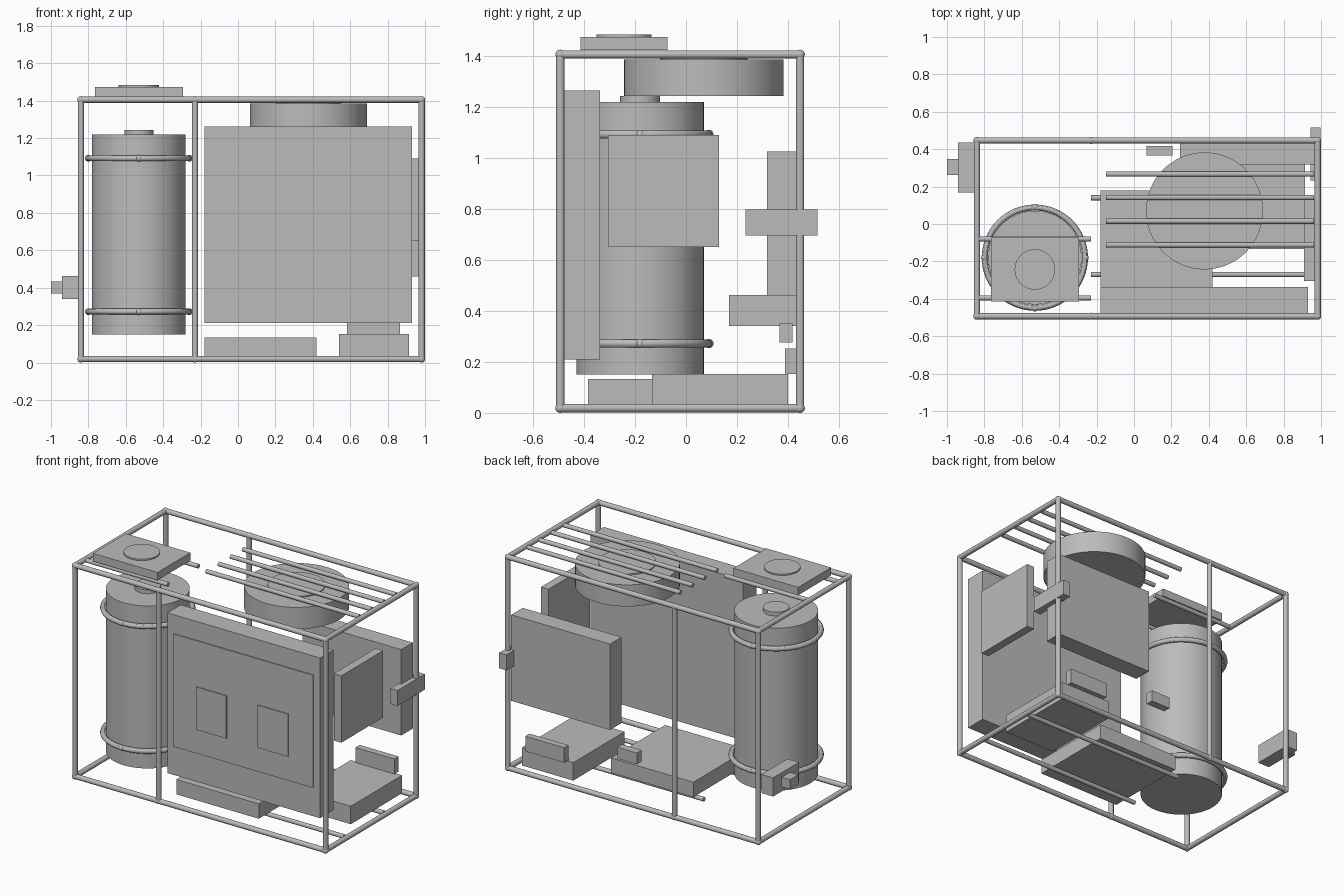
import bpy
from mathutils import Vector

cube = bpy.data.objects.get("Cube")
if cube:
    bpy.data.objects.remove(cube, do_unlink=True)

GRAY = (0.5, 0.5, 0.5, 1.0)
mat = bpy.data.materials.new("plain_gray")
mat.use_nodes = True
mat.diffuse_color = GRAY
mat.node_tree.nodes["Principled BSDF"].inputs["Base Color"].default_value = GRAY


def finish(name, smooth=False):
    ob = bpy.context.object
    ob.name = name
    ob.data.materials.append(mat)
    if smooth:
        bpy.ops.object.shade_smooth_by_angle()
    return ob


def box(name, x, y, z):
    """Box spanning the (low, high) range on each axis."""
    low, high = Vector((x[0], y[0], z[0])), Vector((x[1], y[1], z[1]))
    bpy.ops.mesh.primitive_cube_add(size=1, location=(low + high) / 2)
    ob = finish(name)
    ob.scale = high - low
    return ob


def drum(name, center, radius, z, sides=64):
    """Upright cylinder between two heights."""
    bpy.ops.mesh.primitive_cylinder_add(
        vertices=sides, radius=radius, depth=z[1] - z[0],
        location=(center[0], center[1], (z[0] + z[1]) / 2))
    return finish(name, True)


def rod(name, a, b, radius):
    """Round bar between two points."""
    a, b = Vector(a), Vector(b)
    bpy.ops.mesh.primitive_cylinder_add(
        vertices=20, radius=radius, depth=(b - a).length, location=(a + b) / 2,
        rotation=(b - a).to_track_quat("Z", "Y").to_euler())
    return finish(name, True)


def ball(name, center, radius):
    bpy.ops.mesh.primitive_uv_sphere_add(segments=16, ring_count=10, radius=radius, location=center)
    return finish(name, True)


# Outer tube frame with ball joints
X0, XM, X1 = -0.84, -0.23, 0.982
Y0, Y1 = -0.493, 0.447
Z0, Z1 = 0.019, 1.405
TUBE, JOINT = 0.0165, 0.019
for z in (Z0, Z1):
    for y in (Y0, Y1):
        rod("long_rail", (X0, y, z), (X1, y, z), TUBE)
        for x in (X0, XM, X1):
            ball("frame_joint", (x, y, z), JOINT)
    for x in (X0, X1):
        rod("cross_rail", (x, Y0, z), (x, Y1, z), TUBE)
for x in (X0, XM, X1):
    for y in (Y0, Y1):
        rod("post", (x, y, Z0), (x, y, Z1), TUBE)

# Support bars
BAR = 0.014
for y in (0.267, 0.142, 0.015, -0.112):
    rod("roof_bar", (-0.15, y, Z1), (0.963, y, Z1), BAR)
for y in (-0.08, -0.395):
    rod("plate_bar", (X0, y, Z1), (XM, y, Z1), BAR)
for y in (0.14, -0.27):
    rod("floor_bar", (XM, y, Z0), (0.963, y, Z0), BAR)

# Tank with neck and clamp rings
TANK = Vector((-0.53, -0.18, 0))
drum("tank", TANK, 0.25, (0.15, 1.218))
drum("tank_neck", TANK, 0.078, (1.218, 1.243))
for z in (0.272, 1.092):
    bpy.ops.mesh.primitive_torus_add(
        major_segments=64, minor_segments=12, major_radius=0.268,
        minor_radius=0.016, location=TANK + Vector((0, 0, z)))
    finish("clamp_ring", True)
    for dx, dy in ((1, 0), (-1, 0), (0, 1), (0, -1)):
        ball("clamp_lug", TANK + Vector((dx * 0.27, dy * 0.27, z)), 0.018)

# Roof plate over the tank
box("roof_plate", (-0.765, -0.295), (-0.414, -0.073), (1.422, 1.474))
drum("roof_plate_disc", (-0.53, -0.243), 0.108, (1.474, 1.483))

# Front cabinet with raised panels
box("cabinet", (-0.18, 0.93), (-0.476, -0.337), (0.21, 1.263))
box("cabinet_panel", (-0.133, 0.884), (-0.484, -0.475), (0.4, 1.14))
for x in (0.038, 0.487):
    box("cabinet_door", (x, x + 0.22), (-0.492, -0.483), (0.56, 0.84))

# Fan drum under the roof
FAN = (0.377, 0.07)
drum("fan_drum", FAN, 0.313, (1.243, 1.385))
drum("fan_hub", FAN, 0.172, (1.385, 1.392))

# Back and side units
box("back_panel", (0.247, 0.965), (0.317, 0.437), (0.46, 1.025))
box("side_panel", (0.91, 0.965), (-0.305, 0.13), (0.65, 1.09))
box("side_latch", (0.945, 0.998), (0.233, 0.515), (0.695, 0.797))

# Floor units
box("floor_case", (-0.18, 0.42), (-0.384, 0.18), (0.035, 0.133))
box("floor_tray", (0.54, 0.913), (-0.133, 0.4), (0.035, 0.153))
box("tray_block", (0.583, 0.866), (0.388, 0.432), (0.153, 0.252))
box("small_block", (0.066, 0.207), (0.367, 0.417), (0.275, 0.35))

# Connector on the right end
box("connector_box", (-0.94, -0.855), (0.168, 0.437), (0.34, 0.463))
box("connector_plug", (-1.0, -0.94), (0.262, 0.348), (0.37, 0.433))
